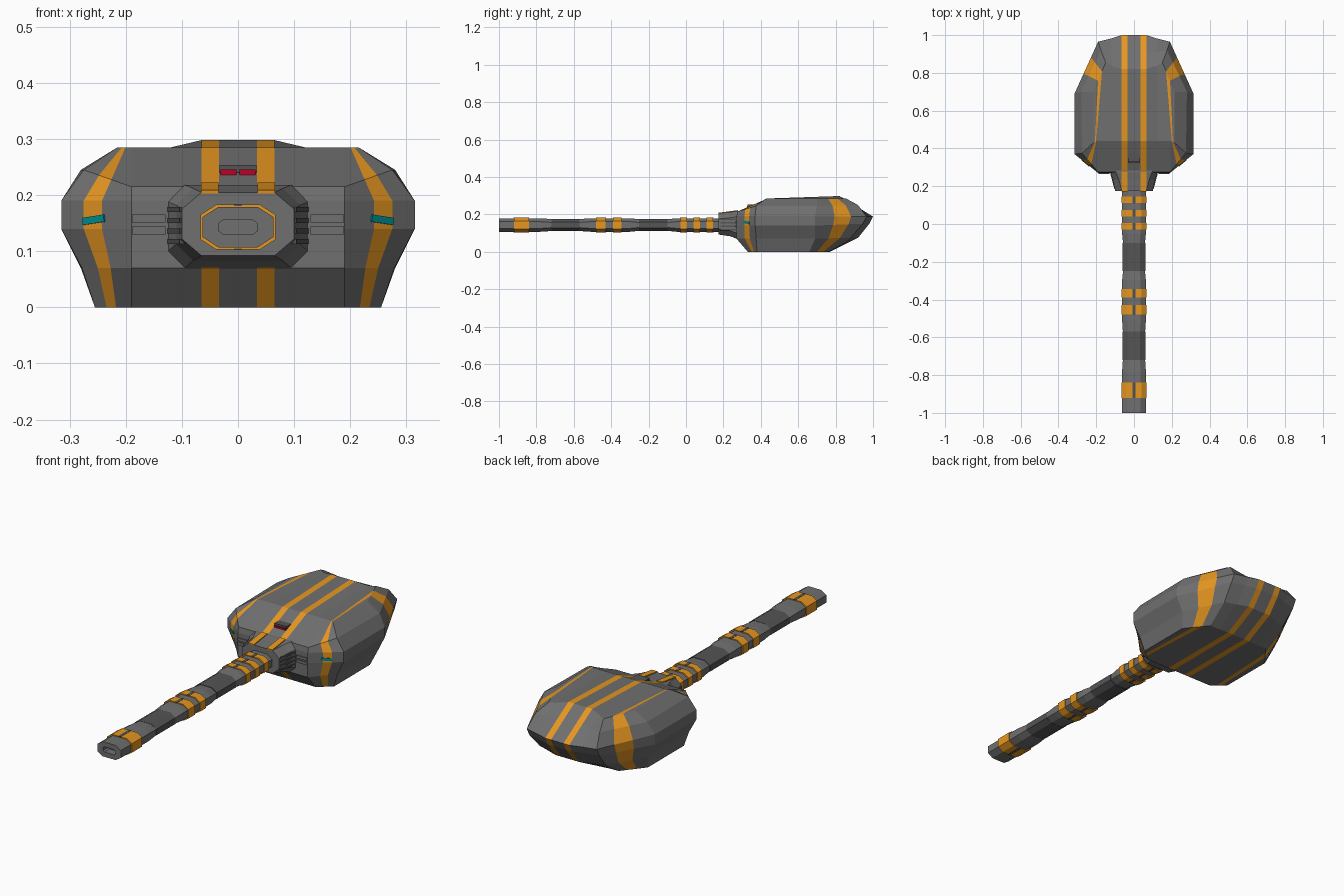
import bpy, bmesh, math
from mathutils import Matrix, Vector, Euler

if "Cube" in bpy.data.objects:
    bpy.data.objects.remove(bpy.data.objects["Cube"])


def material(name, rgb):
    m = bpy.data.materials.new(name)
    m.diffuse_color = (*rgb, 1)
    m.use_nodes = True
    m.node_tree.nodes["Principled BSDF"].inputs["Base Color"].default_value = m.diffuse_color
    return m


GREY = material("grey", (0.16, 0.16, 0.16))
DARK = material("dark_grey", (0.09, 0.09, 0.09))
ORANGE = material("orange", (0.8, 0.31, 0.015))
RED = material("red", (0.5, 0.0, 0.02))
TEAL = material("teal", (0.0, 0.28, 0.3))


def finish(name, bm, *mats):
    bmesh.ops.recalc_face_normals(bm, faces=bm.faces[:])
    me = bpy.data.meshes.new(name)
    bm.to_mesh(me)
    bm.free()
    for m in mats:
        me.materials.append(m)
    ob = bpy.data.objects.new(name, me)
    bpy.context.collection.objects.link(ob)
    return ob


def mirror_x(ob):
    mod = ob.modifiers.new("mirror", 'MIRROR')
    mod.use_clip = True
    mod.merge_threshold = 0.0005
    return ob


def box(name, loc, size, mat, rot=(0, 0, 0)):
    bm = bmesh.new()
    bmesh.ops.create_cube(bm, size=1)
    bm.transform(Matrix.LocRotScale(Vector(loc), Euler(rot), Vector(size)))
    return finish(name, bm, mat)


def octagon(y, hx, z0, z1, cx, cz):
    """Chamfered rectangle ring in the xz plane."""
    return [(hx, y, z0 + cz), (hx, y, z1 - cz), (hx - cx, y, z1), (cx - hx, y, z1),
            (-hx, y, z1 - cz), (-hx, y, z0 + cz), (cx - hx, y, z0), (hx - cx, y, z0)]


def loft(name, rings, mat):
    bm = bmesh.new()
    vs = [[bm.verts.new(p) for p in r] for r in rings]
    for a, b in zip(vs, vs[1:]):
        for i in range(8):
            j = (i + 1) % 8
            bm.faces.new((a[i], a[j], b[j], b[i]))
    bm.faces.new(vs[0])
    bm.faces.new(vs[-1])
    return finish(name, bm, mat)


# Head: stacked half outlines, mirrored
# front y, front z | side front x, y | side rear x, y | side z | rear corner x, y | rear y, rear z
LAYERS = [
    (.33, 0, .255, .38, .255, .66, 0, .17, .765, .77, 0),
    (.27, .07, .278, .375, .28, .69, .07, .18, .88, .92, .075),
    (.27, .14, .315, .37, .315, .69, .14, .19, .945, .98, .15),
    (.27, .19, .315, .37, .315, .69, .19, .19, .965, 1.0, .188),
    (.275, .215, .275, .375, .28, .70, .245, .175, .92, .90, .25),
    (.44, .285, .215, .43, .215, .70, .285, .15, .855, .82, .285),
]


def outline(k, row):
    yf, zf, fx, fy, sx, sy, zs, rx, ry, yr, zr = row
    corner, front = Vector((.19, yf, zf)), Vector((fx, fy, zs))
    side, rear = Vector((sx, sy, zs)), Vector((rx, ry, zr))
    ridge = zr + (.013 if k == len(LAYERS) - 1 else 0)
    pts = [Vector((x, yf, zf)) for x in (0, .034, .065, .125)]
    pts += [corner, corner.lerp(front, .42), corner.lerp(front, .68), front]
    pts += [side, side.lerp(rear, .38), side.lerp(rear, .7), rear]
    pts += [Vector((.12, yr * .5 + ry * .5, zr))]
    pts += [Vector((x, yr, ridge)) for x in (.065, .034, 0)]
    return pts


bm = bmesh.new()
grid = [[bm.verts.new(p) for p in outline(k, row)] for k, row in enumerate(LAYERS)]
for a, b in zip(grid, grid[1:]):
    for i in range(15):
        f = bm.faces.new((a[i], a[i + 1], b[i + 1], b[i]))
        f.material_index = int(i in (1, 5, 9, 13))
for ring in (grid[0], grid[-1]):
    for i in range(7):
        f = bm.faces.new((ring[i], ring[i + 1], ring[14 - i], ring[15 - i]))
        f.material_index = int(i in (1, 5))
mirror_x(finish("head", bm, GREY, ORANGE))

# Neck block joining the head to the handle
loft("neck", [octagon(.31, .127, .07, .218, .03, .03),
              octagon(.272, .125, .07, .218, .03, .03),
              octagon(.235, .11, .083, .212, .03, .03),
              octagon(.175, .10, .092, .205, .035, .03)], GREY)
mirror_x(box("neck_stripe", (.05, .225, .2125), (.031, .105, .006), ORANGE, (.13, 0, 0)))
for k in range(4):
    mirror_x(box("neck_rib", (.108, .228, .117 + k * .019), (.014, .085, .009), DARK, (0, 0, -.26)))
for z in (.137, .158):
    mirror_x(box("front_slat", (.159, .27, z), (.06, .01, .014), GREY))

# Hooded red lights on the sloping front
box("light_hood", (0, .357, .247), (.066, .055, .014), DARK)
mirror_x(box("red_light", (.017, .329, .240), (.029, .008, .011), RED))

# Teal lights on the front corner stripes
mirror_x(box("teal_light", (.256, .324, .156), (.05, .008, .013), TEAL, (0, .12, .69)))


# Handle: octagonal tube with two slim grips and a slotted end
def handle_ring(y, s=0):
    return octagon(y, .063 - s, .107 + s, .179 - s, .028, .018)


rings = [octagon(-.96, .034, .130, .156, .008, .006), octagon(-1, .034, .130, .156, .008, .006)]
for y, s in [(-1, 0), (-.78, 0), (-.72, .004), (-.57, .004), (-.51, 0),
             (-.30, 0), (-.25, .005), (-.10, .005), (-.05, 0), (.2, 0)]:
    rings.append(handle_ring(y, s))
loft("handle", rings, GREY)
for y0, y1 in ((-.72, -.57), (-.25, -.10)):
    loft("grip", [handle_ring(y0, .003), handle_ring(y1, .003)], DARK)

# Orange bands, each split by a dark centre line
for y0, y1 in ((-.92, -.84), (-.48, -.43), (-.39, -.345), (-.03, .005), (.04, .075), (.11, .145)):
    loft("band", [handle_ring(y0, -.004), handle_ring(y1, -.004)], ORANGE)
    for z in (.1035, .1825):
        box("band_gap", (0, (y0 + y1) / 2, z), (.014, y1 - y0 + .002, .003), DARK)
